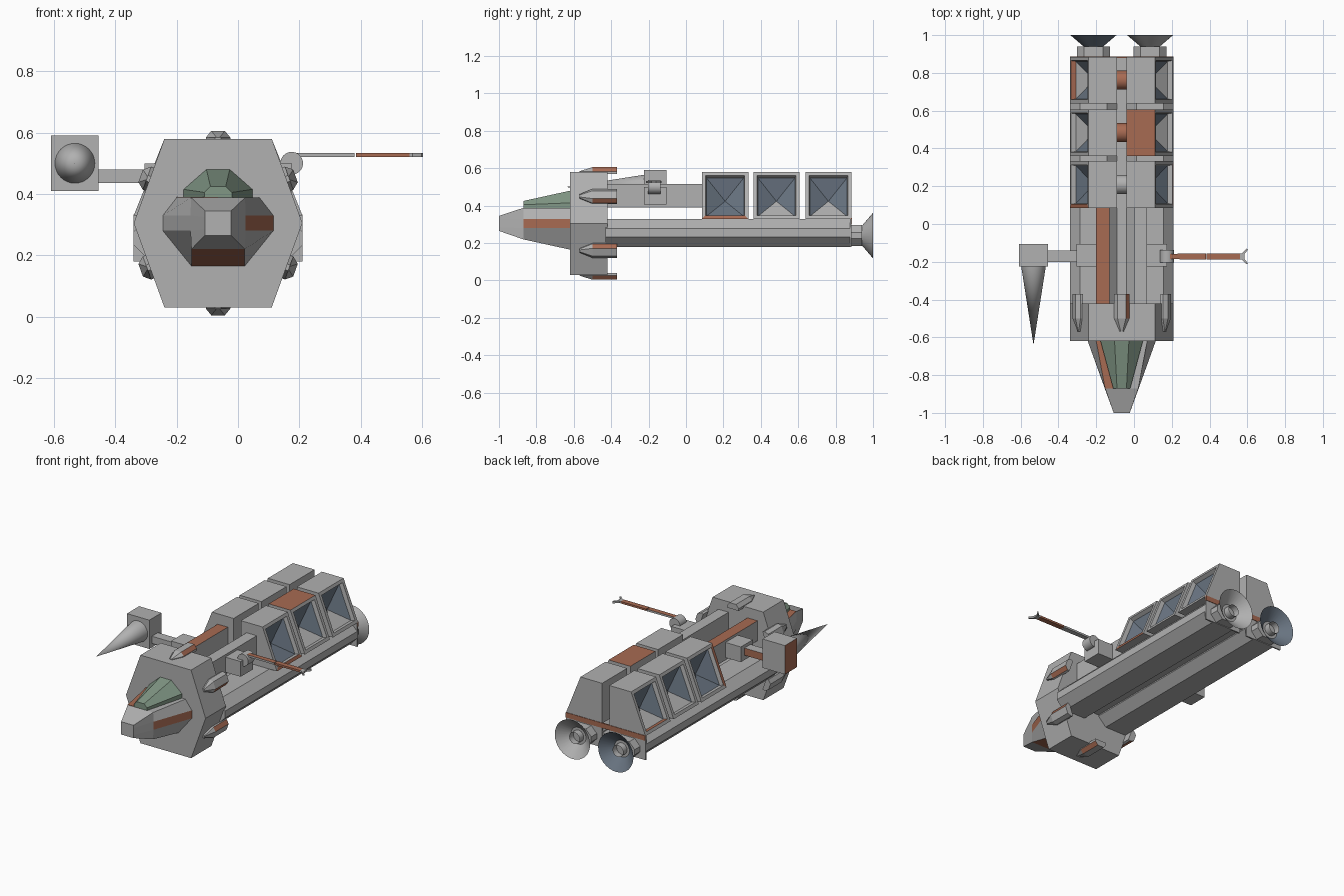
import bpy, bmesh, math
from mathutils import Vector, Matrix

if bpy.data.objects.get("Cube"):
    bpy.data.objects.remove(bpy.data.objects["Cube"])

CX = -0.065          # ship axis
GREY, RUST, GREEN, GLASS = range(4)
MATS = []
for name, col in (("hull_grey", (0.44, 0.44, 0.44)), ("rust_orange", (0.39, 0.145, 0.085)),
                  ("canopy_green", (0.22, 0.31, 0.235)), ("slate_glass", (0.14, 0.175, 0.22))):
    m = bpy.data.materials.new(name)
    m.use_nodes = True
    m.diffuse_color = (*col, 1)
    m.node_tree.nodes["Principled BSDF"].inputs["Base Color"].default_value = (*col, 1)
    MATS.append(m)


def finish(name, bm, rule=None, base=GREY, recalc=True):
    """Turn a bmesh into an object; rule(normal, centre) picks rust faces."""
    if recalc:
        bmesh.ops.recalc_face_normals(bm, faces=bm.faces)
    bm.normal_update()
    for f in bm.faces:
        if rule and rule(f.normal, f.calc_center_median()):
            f.material_index = RUST
        elif base:
            f.material_index = base
    me = bpy.data.meshes.new(name)
    bm.to_mesh(me)
    bm.free()
    for m in MATS:
        me.materials.append(m)
    ob = bpy.data.objects.new(name, me)
    bpy.context.collection.objects.link(ob)
    return ob


def loft(name, rings, rule=None, base=GREY):
    """Closed solid through matching rings of 3D points."""
    bm = bmesh.new()
    vr = [[bm.verts.new(p) for p in r] for r in rings]
    n = len(rings[0])
    for a, b in zip(vr, vr[1:]):
        for i in range(n):
            j = (i + 1) % n
            bm.faces.new((a[i], a[j], b[j], b[i]))
    bm.faces.new(vr[0])
    bm.faces.new(vr[-1])
    return finish(name, bm, rule, base)


def prism(name, prof, y0, y1, rule=None, base=GREY):
    return loft(name, [[(x, y, z) for x, z in prof] for y in (y0, y1)], rule, base)


def box(name, x0, x1, y0, y1, z0, z1, rule=None, base=GREY):
    return prism(name, [(x0, z0), (x1, z0), (x1, z1), (x0, z1)], y0, y1, rule, base)


def cone(name, centre, axis, r0, r1, length, seg=32, caps=True, base=GREY, spin=0):
    """Cylinder or cone centred on a point along axis 'X' or 'Y'."""
    rot = Matrix.Rotation(math.pi / 2, 4, 'Y') if axis == 'X' else Matrix.Rotation(-math.pi / 2, 4, 'X')
    bm = bmesh.new()
    bmesh.ops.create_cone(bm, cap_ends=caps, segments=seg, radius1=r0, radius2=r1, depth=length,
                          matrix=Matrix.Translation(centre) @ rot @ Matrix.Rotation(spin, 4, 'Z'))
    ob = finish(name, bm, base=base, recalc=False)
    if seg > 12:
        bpy.context.view_layer.objects.active = ob
        bpy.ops.object.select_all(action='DESELECT')
        ob.select_set(True)
        bpy.ops.object.shade_smooth_by_angle(angle=math.radians(35))
    return ob


# Hexagonal forward bulkhead
half = [(0.175, 0.58), (0.275, 0.305), (0.175, 0.03)]
hexagon = [(CX + x, z) for x, z in half] + [(CX - x, z) for x, z in reversed(half)]
prism("forward_block", hexagon, -0.62, -0.42)


# Faceted nose
def nose_ring(y, side, flat, roof, top, low, bottom):
    pts = [(roof, top), (side, 0.305 + flat), (side, 0.305 - flat), (low, bottom)]
    return [(CX + x, y, z) for x, z in pts] + [(CX - x, y, z) for x, z in reversed(pts)]


def nose_rust(n, c):
    mid = abs(c.x - CX) < 0.02
    return c.y > -0.86 and c.y < -0.64 and ((n.x > 0.7 and abs(n.z) < 0.1) or (n.z < -0.7 and mid))


loft("nose", [nose_ring(-0.62, 0.18, 0.025, 0.135, 0.388, 0.087, 0.165),
              nose_ring(-0.87, 0.09, 0.025, 0.088, 0.388, 0.087, 0.22),
              nose_ring(-1.0, 0.0425, 0.02, 0.0425, 0.345, 0.0425, 0.265)], nose_rust)
roof = [(-0.2, -0.62), (CX, -0.62), (CX, -0.87), (-0.153, -0.87)]
loft("nose_roof_panel", [[(x, y, z) for x, y in roof] for z in (0.386, 0.39)], base=RUST)


# Canopy
def canopy_ring(y, wide, shoulder, narrow, top):
    pts = [(wide, 0.385), (wide, shoulder), (narrow, top)]
    return [(CX + x, y, z) for x, z in pts] + [(CX - x, y, z) for x, z in reversed(pts)]


loft("canopy", [canopy_ring(-0.62, 0.112, 0.415, 0.038, 0.48),
                canopy_ring(-0.87, 0.045, 0.405, 0.025, 0.425)], base=GREEN)


# Thruster pods, one on each face of the bulkhead
def pod(name, centre, normal, rust_side):
    n = Vector((normal[0], 0, normal[1])).normalized()
    t = Vector((n.z, 0, -n.x))
    c = Vector((centre[0], 0, centre[1]))

    def ring(y, w, tw, h):
        return [c + t * a + n * b + Vector((0, y, 0))
                for a, b in ((-w, -0.01), (w, -0.01), (w, 0.004), (tw, h), (-tw, h), (-w, 0.004))]
    loft(name, [ring(-0.57, 0.01, 0.005, 0.004), ring(-0.5, 0.04, 0.022, 0.026),
                ring(-0.37, 0.04, 0.022, 0.026)],
         lambda f, p: p.y > -0.48 and p.y < -0.4 and f.dot(t) * rust_side > 0.3 and f.dot(n) > 0.1)


pod("pod_top", (CX, 0.58), (0, 1), 1)
pod("pod_bottom", (CX, 0.03), (0, -1), -1)
for s, tag in ((1, "left"), (-1, "right")):
    pod("pod_upper_" + tag, (CX + s * 0.228, 0.45), (s * 0.94, 0.34), s)
    pod("pod_lower_" + tag, (CX + s * 0.228, 0.16), (s * 0.94, -0.34), -1)


# Habitat module with a recessed, pyramid-backed window on its sloping side
def module(name, s, y0, y1, top_rust, frame_rust, wall_rust, grey_sill):
    prof = [(0.025, 0.33), (0.275, 0.33), (0.175, 0.58), (0.025, 0.58)]
    bm = bmesh.new()
    rings = [[bm.verts.new((CX + s * x, y, z)) for x, z in prof] for y in (y0, y1)]
    for i in range(4):
        j = (i + 1) % 4
        bm.faces.new((rings[0][i], rings[0][j], rings[1][j], rings[1][i]))
    bm.faces.new(rings[0])
    bm.faces.new(rings[1])
    bmesh.ops.recalc_face_normals(bm, faces=bm.faces)
    face = next(f for f in bm.faces if f.normal.x * s > 0.5)
    slope = face.normal.copy()
    mid = face.calc_center_median()

    def side(f):
        d = f.calc_center_median() - mid
        if abs(d.y) > abs(d.z) * 1.08:
            return "front" if d.y < 0 else "back"
        return "top" if d.z > 0 else "bottom"

    def paint(faces, wanted, mat):
        for f in faces:
            if side(f) in wanted:
                f.material_index = mat
    paint(bmesh.ops.inset_region(bm, faces=[face], thickness=0.028)["faces"], frame_rust, RUST)
    paint(bmesh.ops.inset_region(bm, faces=[face], thickness=0.006, depth=-0.025)["faces"], wall_rust, RUST)
    poke = bmesh.ops.poke(bm, faces=[face])
    poke["verts"][0].co -= slope * 0.06
    for f in poke["faces"]:
        f.material_index = GLASS
    if grey_sill:
        paint(poke["faces"], ("bottom",), GREY)
    for f in bm.faces:
        if top_rust and f.normal.z > 0.9 and f.calc_center_median().z > 0.579:
            f.material_index = RUST
    finish(name, bm, recalc=False)


spans = [(0.085, 0.333), (0.36, 0.607), (0.638, 0.885)]
for i, (y0, y1) in enumerate(spans):
    module(f"module_left_{i + 1}", 1, y0, y1, i == 1, ("bottom",) if i == 0 else (), (), i > 0)
    module(f"module_right_{i + 1}", -1, y0, y1, False, ("front",) if i == 0 else (),
           (("top",), (), ("bottom",))[i], i > 0)
    cone(f"module_link_{i + 1}", (CX, (y0 + y1) / 2, 0.46), 'X', 0.05, 0.05, 0.07,
         base=RUST if i else GREY)

# Twin octagonal hull tubes, deck strip, end plates and spine beams
W, H, B = 0.125, 0.075, 0.053
oct_half = [(W - B, H), (W, H - B), (W, B - H), (W - B, -H)]
oct_prof = oct_half + [(-x, z) for x, z in reversed(oct_half)]
for s, tag in ((1, "left"), (-1, "right")):
    c = CX + s * 0.15
    prism("hull_tube_" + tag, [(c + x, 0.255 + z) for x, z in oct_prof], -0.43, 0.88)
    box("end_plate_" + tag, c - W, c + W, 0.877, 0.885, 0.18, 0.33)
    b = CX + s * 0.1
    box("spine_beam_" + tag, b - 0.035, b + 0.035, -0.43, 0.09, 0.39, 0.515,
        lambda n, p, s=s: s < 0 and n.z > 0.9)
    # Engine mount, bell and throat
    mount = [(c + x * 0.088 / W, 0.24 + z * 0.75) for x, z in oct_prof]
    prism("engine_mount_" + tag, mount, 0.88, 0.94)
    bell = cone("engine_bell_" + tag, (c, 0.967, 0.24), 'Y', 0.045, 0.122, 0.066, caps=False,
                base=GREY if s > 0 else GLASS)
    cone("engine_throat_" + tag, (c, 0.955, 0.24), 'Y', 0.036, 0.036, 0.05, caps=False)
    # Tool mount on the beam
    m = CX + s * 0.1875
    box("tool_mount_" + tag, m - 0.053, m + 0.053, -0.225, -0.105, 0.405, 0.5)
box("deck_strip", CX - 0.04, CX + 0.04, -0.43, 0.88, 0.24, 0.27)
box("rear_trim", CX - 0.275, CX + 0.275, 0.88, 0.888, 0.302, 0.333, base=RUST)

# Drill on the right
box("drill_arm", -0.46, -0.3, -0.2, -0.14, 0.435, 0.48, lambda n, p: n.y > 0.9)
box("drill_housing", -0.61, -0.455, -0.225, -0.105, 0.41, 0.59, lambda n, p: n.x < -0.9)
cone("drill_bit", (-0.532, -0.4325, 0.5), 'Y', 0.0, 0.065, 0.415)

# Jointed grabber on the left
cone("grabber_pivot", (0.175, -0.17, 0.5), 'Y', 0.037, 0.037, 0.065)


def arm(name, x0, x1, w0, w1, rule=None, base=GREY):
    loft(name, [[(x, -0.172 + a * w, 0.527 + b * 0.006) for a, b in ((-1, -1), (1, -1), (1, 1), (-1, 1))]
                for x, w in ((x0, w0), (x1, w1))], rule, base)


arm("grabber_upper_arm", 0.18, 0.38, 0.014, 0.016, lambda n, p: n.z > 0.9)
arm("grabber_forearm", 0.385, 0.56, 0.016, 0.016, base=RUST)
arm("grabber_wrist", 0.56, 0.585, 0.016, 0.012)
for s, tag in ((1, "back"), (-1, "front")):
    claw = [(0.572, 0.0), (0.604, 0.036), (0.598, 0.042), (0.564, 0.01)]
    loft("grabber_claw_" + tag, [[(x, -0.172 + s * y, z) for x, y in claw] for z in (0.521, 0.533)])
